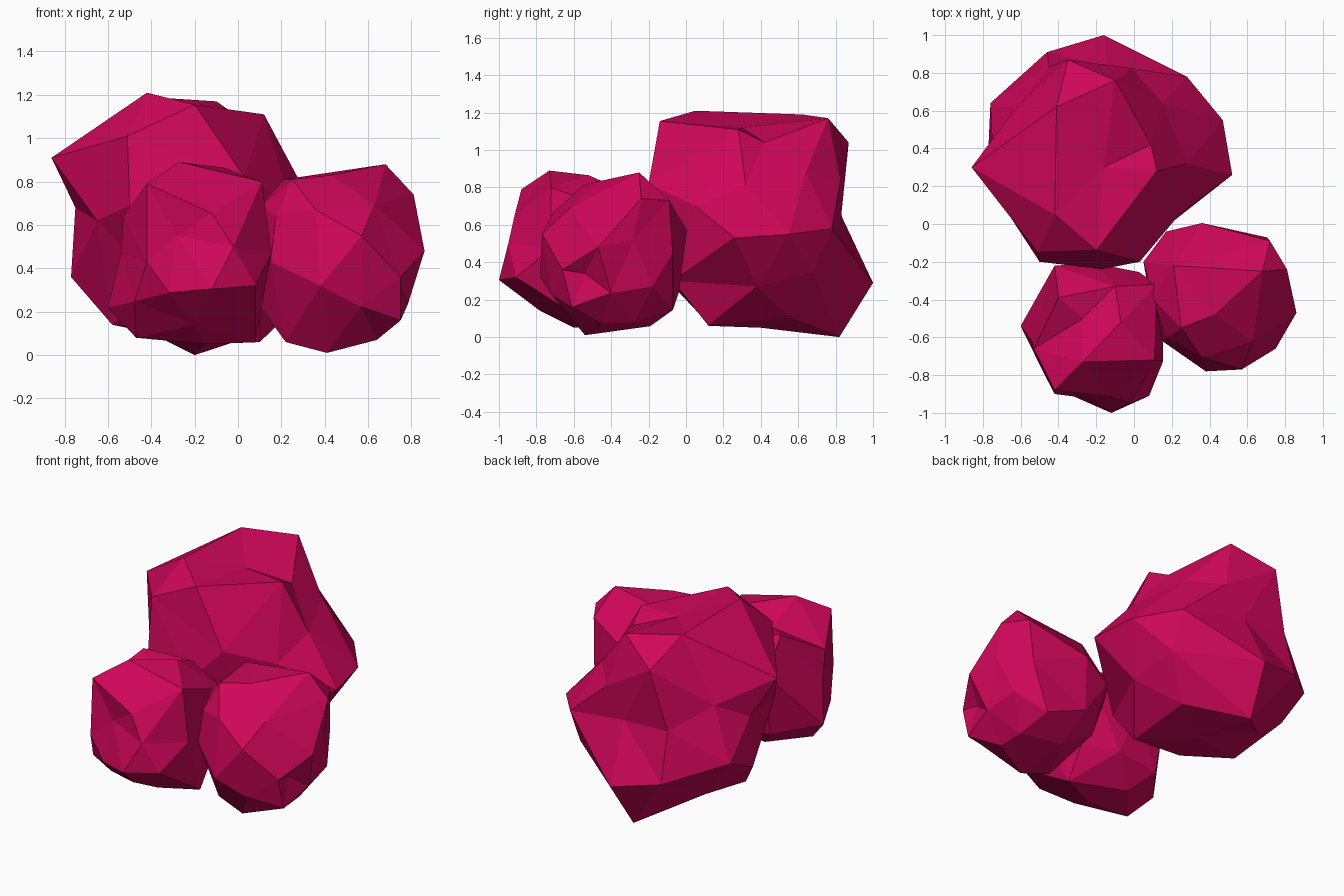
import bpy, bmesh
from mathutils import Vector

mat = bpy.data.materials.new("crimson")
mat.diffuse_color = (0.62, 0.002, 0.1, 1)


def rock(name, centre, half, corners):
    """Faceted rock: corners are joined as on a sphere, gaps filled from an icosphere."""
    c, h = Vector(centre), Vector(half)
    pts = [Vector([(p[i] - c[i]) / h[i] for i in range(3)]) for p in corners]
    known = [(p.normalized(), p.length) for p in pts]

    # Extra corners where no key corner is near
    ico = bmesh.new()
    bmesh.ops.create_icosphere(ico, subdivisions=2, radius=1)
    for v in ico.verts:
        d = v.co.normalized()
        if min((d - k).length for k, r in known) > 0.42:
            w = [1 / (d - k).length ** 4 for k, r in known]
            radius = sum(a * r for a, (k, r) in zip(w, known)) / sum(w)
            pts.append(d * radius * 0.96)
    ico.free()

    # Triangulate the directions, then move each corner out to its place
    bm = bmesh.new()
    place = {bm.verts.new(p.normalized()): p for p in pts}
    bmesh.ops.convex_hull(bm, input=list(bm.verts))
    for v, p in place.items():
        v.co = Vector([c[i] + p[i] * h[i] for i in range(3)])
    bmesh.ops.recalc_face_normals(bm, faces=bm.faces)
    me = bpy.data.meshes.new(name)
    bm.to_mesh(me)
    bm.free()
    me.materials.append(mat)
    ob = bpy.data.objects.new(name, me)
    bpy.context.collection.objects.link(ob)
    return ob


# Large rock at the back
rock("large_rock", (-0.17, 0.38, 0.6), (0.66, 0.6, 0.6), [
    (-0.86, 0.30, 0.91), (-0.42, 0.05, 1.21), (-0.20, -0.14, 1.155),
    (-0.10, 0.76, 1.17), (0.12, 0.28, 1.11), (0.09, 0.42, 1.04),
    (-0.16, 0.30, 1.12), (-0.35, 0.87, 1.04), (-0.41, 0.62, 1.19),
    (0.15, 0.64, 0.88), (0.28, 0.32, 0.81), (-0.14, 0.83, 0.65),
    (-0.45, 0.83, 0.66), (-0.50, -0.20, 0.69), (0.03, -0.20, 0.82),
    (0.24, 0.05, 0.70), (0.52, 0.26, 0.53), (0.47, 0.55, 0.55),
    (0.28, 0.78, 0.58), (-0.16, 1.0, 0.29), (-0.20, 0.82, 0.0),
    (0.10, 0.12, 0.06), (0.32, 0.38, 0.27), (0.10, -0.07, 0.30),
    (-0.58, 0.22, 0.14), (-0.77, 0.42, 0.36), (-0.76, 0.64, 0.46),
    (-0.46, 0.91, 0.35), (-0.65, 0.03, 0.62), (-0.15, 0.40, 0.05),
    (-0.51, -0.15, 1.01), (-0.63, 0.61, 0.79), (-0.75, 0.42, 0.68),
    (-0.50, 0.52, 0.15)])

# Small rock at the front left
rock("front_left_rock", (-0.22, -0.6, 0.47), (0.37, 0.38, 0.42), [
    (-0.27, -0.73, 0.89), (-0.42, -0.88, 0.79), (0.11, -0.72, 0.80),
    (-0.07, -0.52, 0.865), (-0.12, -1.0, 0.305), (0.08, -0.91, 0.32),
    (-0.02, -0.95, 0.50), (-0.28, -0.87, 0.55), (-0.42, -0.90, 0.43),
    (0.08, -0.50, 0.06), (-0.47, -0.62, 0.08), (-0.60, -0.54, 0.22),
    (0.15, -0.53, 0.45), (0.12, -0.32, 0.65), (-0.20, -0.21, 0.52),
    (-0.42, -0.22, 0.60), (-0.53, -0.66, 0.64), (-0.54, -0.62, 0.47),
    (-0.40, -0.28, 0.20), (-0.15, -0.60, 0.05), (-0.40, -0.39, 0.80),
    (-0.20, -0.78, 0.14), (-0.27, -0.50, 0.77), (-0.10, -0.33, 0.78)])

# Small rock at the front right
rock("front_right_rock", (0.46, -0.4, 0.45), (0.39, 0.38, 0.42), [
    (0.68, -0.25, 0.88), (0.72, -0.09, 0.73), (0.81, -0.24, 0.74),
    (0.81, -0.28, 0.52), (0.76, -0.18, 0.27), (0.74, -0.54, 0.34),
    (0.86, -0.47, 0.48), (0.75, -0.66, 0.36), (0.75, -0.61, 0.16),
    (0.36, 0.005, 0.57), (0.41, -0.54, 0.01), (0.38, -0.78, 0.32),
    (0.57, -0.77, 0.55), (0.25, -0.55, 0.81), (0.21, -0.22, 0.81),
    (0.05, -0.20, 0.50), (0.17, -0.04, 0.48), (0.60, -0.07, 0.145),
    (0.15, -0.62, 0.43), (0.22, -0.51, 0.06), (0.64, -0.45, 0.07),
    (0.43, -0.48, 0.83), (0.63, -0.62, 0.69)])
